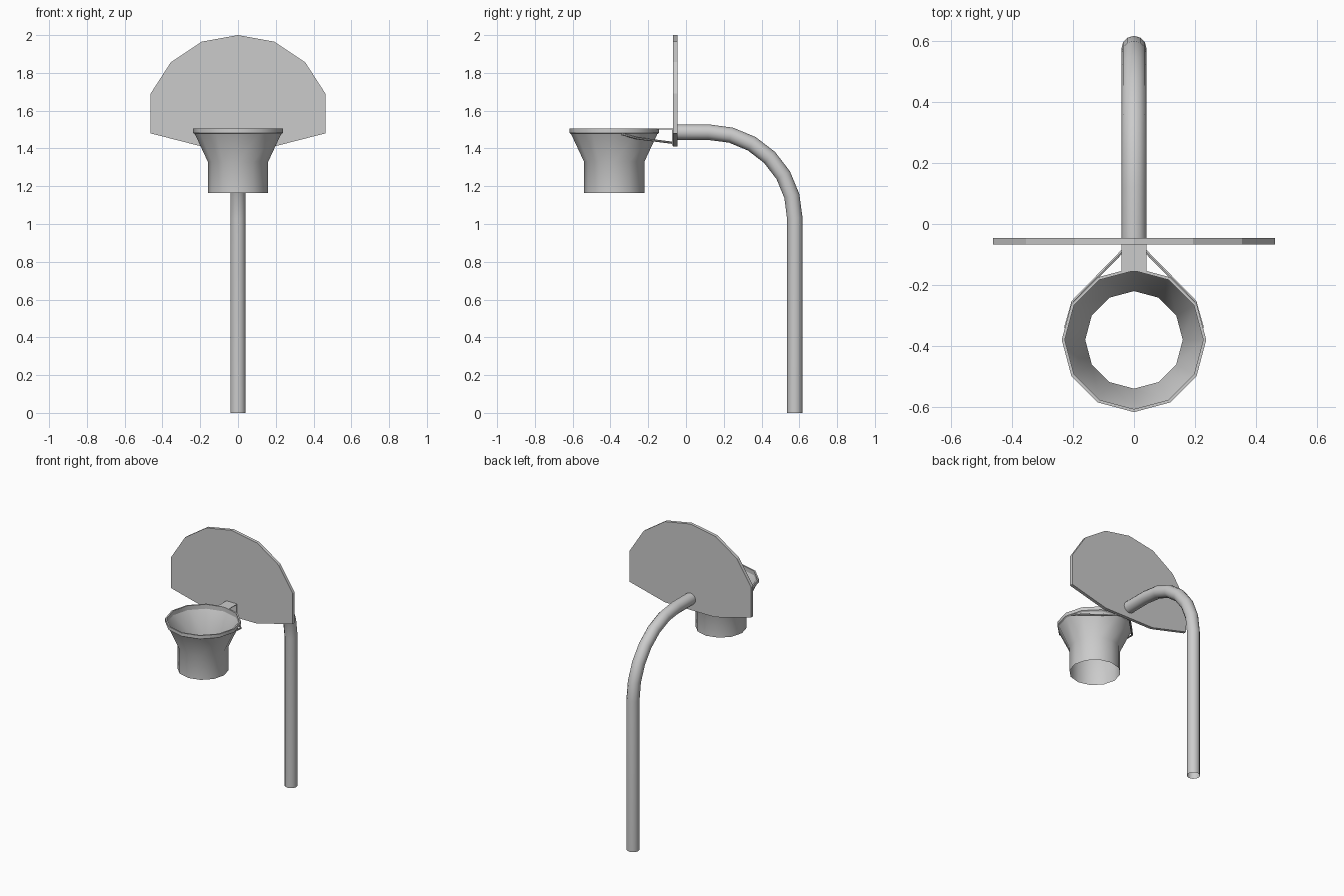
import bpy, bmesh
from math import sin, cos, pi, radians
from mathutils import Vector

if "Cube" in bpy.data.objects:
    bpy.data.objects.remove(bpy.data.objects["Cube"])


def make(name, verts, faces, smooth=None, fix=True):
    me = bpy.data.meshes.new(name)
    me.from_pydata(verts, [], faces)
    if fix:
        bm = bmesh.new()
        bm.from_mesh(me)
        bmesh.ops.recalc_face_normals(bm, faces=bm.faces)
        bm.to_mesh(me)
        bm.free()
    ob = bpy.data.objects.new(name, me)
    bpy.context.collection.objects.link(ob)
    if smooth:
        bpy.ops.object.select_all(action='DESELECT')
        ob.select_set(True)
        bpy.context.view_layer.objects.active = ob
        bpy.ops.object.shade_smooth_by_angle(angle=radians(smooth))
    return ob


def box(name, lo, hi):
    v = [(x, y, z) for x in (lo[0], hi[0]) for y in (lo[1], hi[1]) for z in (lo[2], hi[2])]
    f = [(0, 1, 3, 2), (4, 6, 7, 5), (0, 4, 5, 1), (2, 3, 7, 6), (0, 2, 6, 4), (1, 5, 7, 3)]
    return make(name, v, f)


def lathe(name, profile, cy, closed=False, n=12, smooth=40):
    v = [(r * sin(2 * pi * i / n), cy + r * cos(2 * pi * i / n), z)
         for r, z in profile for i in range(n)]
    m = len(profile)
    f = [(j * n + i, j * n + (i + 1) % n, (j + 1) % m * n + (i + 1) % n, (j + 1) % m * n + i)
         for j in range(m if closed else m - 1) for i in range(n)]
    return make(name, v, f, smooth)


def tube(name, path, r, n, ref, caps=True):
    path = [Vector(p) for p in path]
    ref, v, last = Vector(ref), [], len(path) - 1
    for k, p in enumerate(path):
        a = (p - path[k - 1]).normalized() if k else (path[1] - p).normalized()
        b = (path[k + 1] - p).normalized() if k < last else a
        t = (a + b).normalized()
        u = (ref - t * ref.dot(t)).normalized()
        w = t.cross(u)
        v += [p + r * (cos(2 * pi * i / n) * u + sin(2 * pi * i / n) * w) for i in range(n)]
    f = [(k * n + i, k * n + (i + 1) % n, (k + 1) * n + (i + 1) % n, (k + 1) * n + i)
         for k in range(last) for i in range(n)]
    if caps:
        f += [tuple(range(n)), tuple(range(last * n, last * n + n))]
    return make(name, v, f, 40)


# Backboard: half outline mirrored, then given thickness
half = [(0.19, 1.41), (0.463, 1.48), (0.463, 1.69), (0.355, 1.857), (0.193, 1.965)]
outline = half + [(0, 2.0)] + [(-x, z) for x, z in reversed(half)]
n = len(outline)
make("backboard",
     [(x, y, z) for y in (-0.068, -0.046) for x, z in outline],
     [tuple(range(n)), tuple(range(n, 2 * n))]
     + [(i, (i + 1) % n, (i + 1) % n + n, i + n) for i in range(n)])

# Bent pole: horizontal arm, quarter bend, upright
arc = [(0, 0.12 + 0.456 * sin(radians(a)), 1.03 + 0.456 * cos(radians(a))) for a in range(0, 91, 15)]
tube("pole", [(0, -0.046, 1.486)] + arc + [(0, 0.576, 0)], 0.041, 12, (1, 0, 0), caps=False)

# Rim and open net
lathe("rim", [(0.237, 1.482), (0.237, 1.505), (0.227, 1.505), (0.227, 1.475)], -0.38, closed=True)
lathe("net", [(0.229, 1.478), (0.16, 1.33), (0.16, 1.165)], -0.38)

# Mounting bracket: top plate and back plate
box("bracket_top", (-0.041, -0.155, 1.501), (0.041, -0.068, 1.505))
box("bracket_back", (-0.041, -0.073, 1.415), (0.041, -0.068, 1.501))

# Side braces from the bracket to the rim
for s, side in ((-1, "left"), (1, "right")):
    tube("brace_" + side,
         [(s * 0.02, -0.071, 1.43), (s * 0.2, -0.255, 1.453), (s * 0.224, -0.34, 1.476)],
         0.006, 6, (0, 0, 1))
